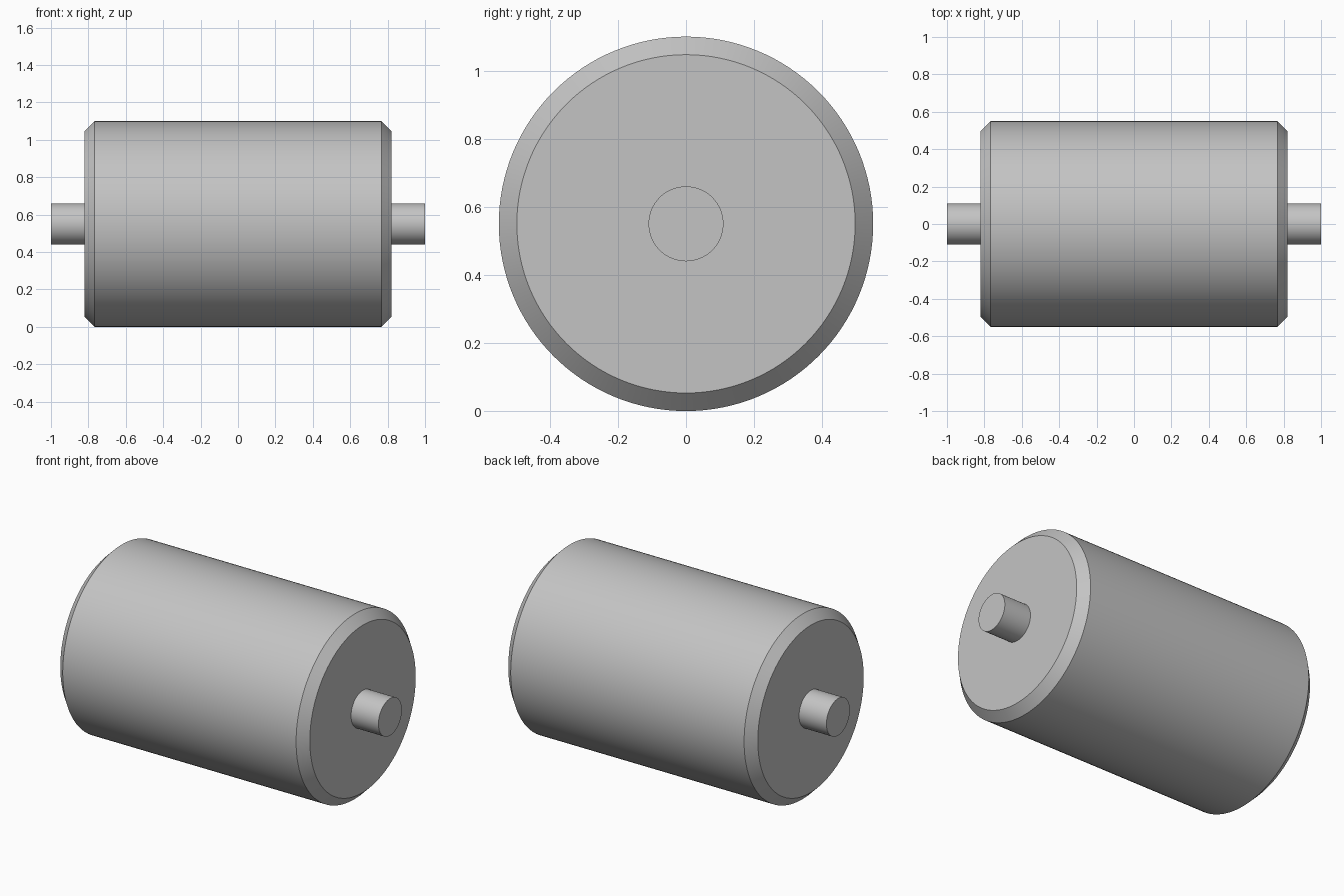
import bpy
import bmesh
import math
from mathutils import Matrix

cube = bpy.data.objects.get("Cube")
if cube:
    bpy.data.objects.remove(cube, do_unlink=True)

RADIUS = 0.55
HALF_BODY = 0.82
CHAMFER = 0.053
AXLE_RADIUS = 0.11
SEGMENTS = 128

grey = bpy.data.materials.new("light grey")
grey.use_nodes = True
colour = (0.55, 0.55, 0.55, 1)
grey.diffuse_color = colour
grey.node_tree.nodes["Principled BSDF"].inputs["Base Color"].default_value = colour


def lathe(name, profile):
    """Turn a profile of (x, radius) points around the x axis; both ends are capped."""
    bm = bmesh.new()
    rings = []
    for x, r in profile:
        turn = Matrix.Translation((x, 0, RADIUS)) @ Matrix.Rotation(math.pi / 2, 4, "Y")
        rings.append(bmesh.ops.create_circle(
            bm, segments=SEGMENTS, radius=r, matrix=turn)["verts"])
    for a, b in zip(rings, rings[1:]):
        for i in range(SEGMENTS):
            j = (i + 1) % SEGMENTS
            bm.faces.new((a[i], a[j], b[j], b[i]))
    bm.faces.new(rings[0])
    bm.faces.new(rings[-1])
    bmesh.ops.recalc_face_normals(bm, faces=bm.faces)
    mesh = bpy.data.meshes.new(name)
    bm.to_mesh(mesh)
    bm.free()
    mesh.materials.append(grey)
    obj = bpy.data.objects.new(name, mesh)
    bpy.context.collection.objects.link(obj)
    bpy.ops.object.select_all(action="DESELECT")
    obj.select_set(True)
    bpy.context.view_layer.objects.active = obj
    bpy.ops.object.shade_smooth_by_angle(angle=math.radians(30))
    return obj


# Drum with chamfered rims
lathe("roller_drum", [
    (-HALF_BODY, RADIUS - CHAMFER),
    (-HALF_BODY + CHAMFER, RADIUS),
    (HALF_BODY - CHAMFER, RADIUS),
    (HALF_BODY, RADIUS - CHAMFER),
])

# Axle stubs at both ends
for side, name in ((-1, "right_axle"), (1, "left_axle")):
    lathe(name, [(side * (HALF_BODY - 0.02), AXLE_RADIUS), (side, AXLE_RADIUS)])
